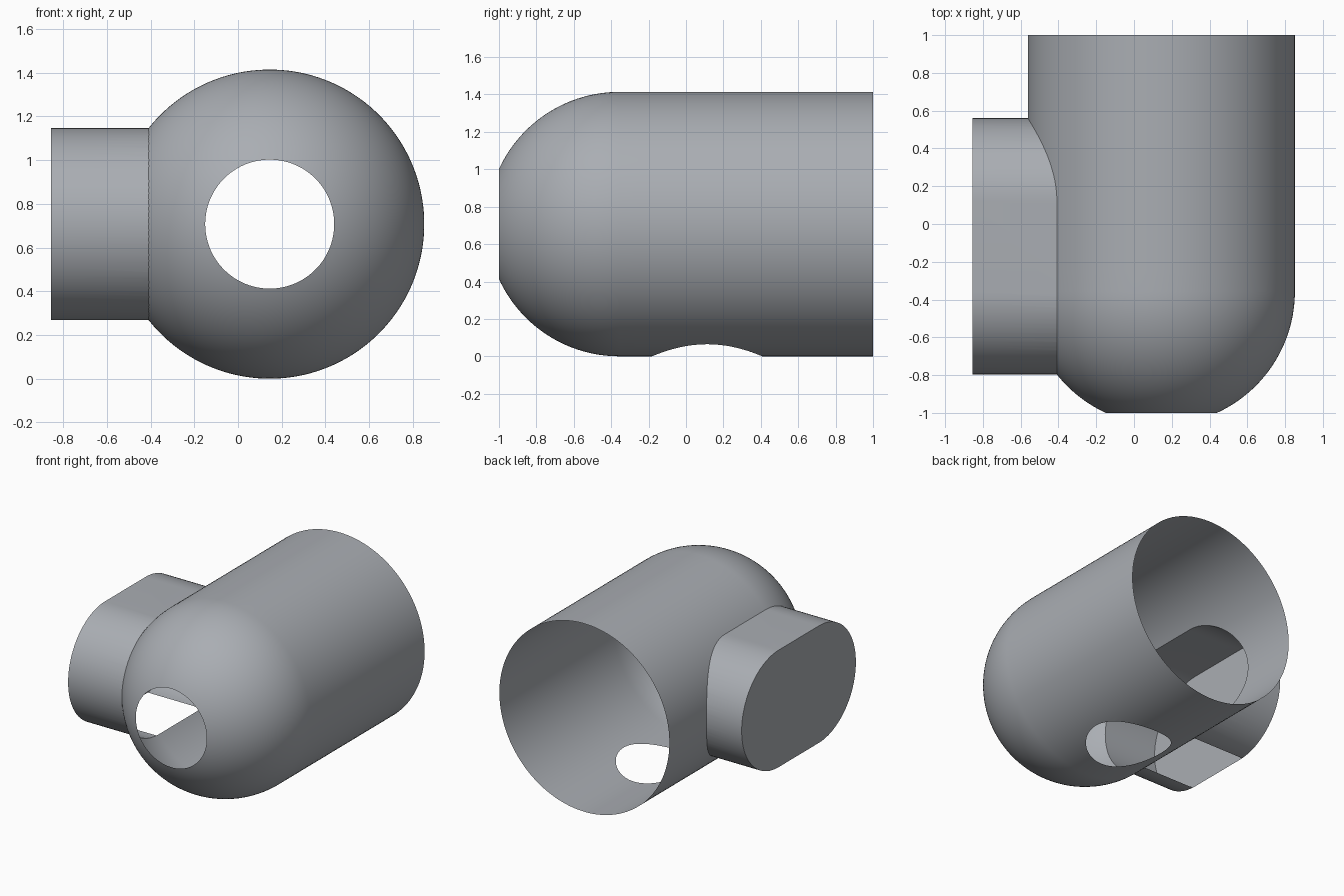
import bpy, bmesh, math
from mathutils import Vector

cube = bpy.data.objects.get("Cube")
if cube:
    bpy.data.objects.remove(cube, do_unlink=True)

# Main dimensions
CX, R = 0.145, 0.707           # tube axis x, tube radius (also axis height)
DOME_Y = -0.357                # where tube turns into dome
HOLE_R, HOLE_Y = 0.295, 0.113  # round openings, floor opening position
BOX_R, BOX_Y0, BOX_Y1 = 0.44, -0.357, 0.12
BOX_END = -0.855
SEG = 128

grey = bpy.data.materials.new("plain grey")
grey.use_nodes = True
COLOUR = (0.40, 0.42, 0.45, 1)
grey.diffuse_color = COLOUR
grey.node_tree.nodes["Principled BSDF"].inputs["Base Color"].default_value = COLOUR


def solid_from_rings(name, rings):
    """Skin a list of equal-length point loops and cap both ends."""
    bm = bmesh.new()
    loops = [[bm.verts.new(p) for p in ring] for ring in rings]
    n = len(loops[0])
    for a, b in zip(loops, loops[1:]):
        for i in range(n):
            j = (i + 1) % n
            bm.faces.new((a[i], a[j], b[j], b[i]))
    bm.faces.new(loops[0])
    bm.faces.new(loops[-1])
    bmesh.ops.recalc_face_normals(bm, faces=bm.faces)
    mesh = bpy.data.meshes.new(name)
    bm.to_mesh(mesh)
    bm.free()
    mesh.materials.append(grey)
    obj = bpy.data.objects.new(name, mesh)
    bpy.context.collection.objects.link(obj)
    return obj


def circle(r, place):
    angles = [2 * math.pi * (i + 0.5) / SEG for i in range(SEG)]
    return [place(r * math.cos(a), r * math.sin(a)) for a in angles]


# Domed tube: straight barrel, then a dome stopped at the front opening
stop = math.acos(HOLE_R / R)
profile = [(R, 1 + (DOME_Y - 1) * i / 12) for i in range(12)]
profile += [(R * math.cos(stop * i / 32), DOME_Y - R * math.sin(stop * i / 32))
            for i in range(33)]
shell = solid_from_rings("domed_tube", [
    circle(r, lambda u, v, y=y: Vector((CX + u, y, R + v))) for r, y in profile])

# Side outlet: round-ended prism
outline = []
for centre, start in ((BOX_Y1, -90), (BOX_Y0, 90)):
    for i in range(49):
        a = math.radians(start + 180 * i / 48)
        outline.append((centre + BOX_R * math.cos(a), R + BOX_R * math.sin(a)))
outlet = solid_from_rings("side_outlet", [
    [Vector((x, y, z)) for y, z in outline] for x in (BOX_END, 0.0)])

# Cutter for the round opening in the floor
cutter = solid_from_rings("floor_cutter", [
    circle(HOLE_R, lambda u, v, z=z: Vector((CX + u, HOLE_Y + v, z)))
    for z in (-0.3, 0.3)])

for tool, operation in ((outlet, 'UNION'), (cutter, 'DIFFERENCE')):
    mod = shell.modifiers.new(tool.name, 'BOOLEAN')
    mod.object, mod.operation, mod.solver = tool, operation, 'EXACT'
graph = bpy.context.evaluated_depsgraph_get()
result = bpy.data.meshes.new_from_object(shell.evaluated_get(graph))
shell.modifiers.clear()
shell.data = result
for tool in (outlet, cutter):
    bpy.data.objects.remove(tool, do_unlink=True)


# Leave only the thin open skin
def is_opening(face):
    c, n = face.calc_center_median(), face.normal
    end = abs(n.y) > 0.999 and abs(c.y) > 0.98
    floor_hole = (math.hypot(c.x - CX, c.y - HOLE_Y) < HOLE_R + 0.002
                  and c.z < 0.31 and (abs(n.z) < 0.01 or c.z > 0.29))
    outlet_floor = n.z < -0.999 and c.x < -0.4 and c.z > 0.2
    return end or floor_hole or outlet_floor


bm = bmesh.new()
bm.from_mesh(shell.data)
bm.normal_update()
bmesh.ops.delete(bm, geom=[f for f in bm.faces if is_opening(f)], context='FACES')
bm.to_mesh(shell.data)
bm.free()

shell.name = "domed_tube_with_side_outlet"
bpy.ops.object.select_all(action='DESELECT')
shell.select_set(True)
bpy.context.view_layer.objects.active = shell
bpy.ops.object.shade_smooth_by_angle(angle=math.radians(30))
